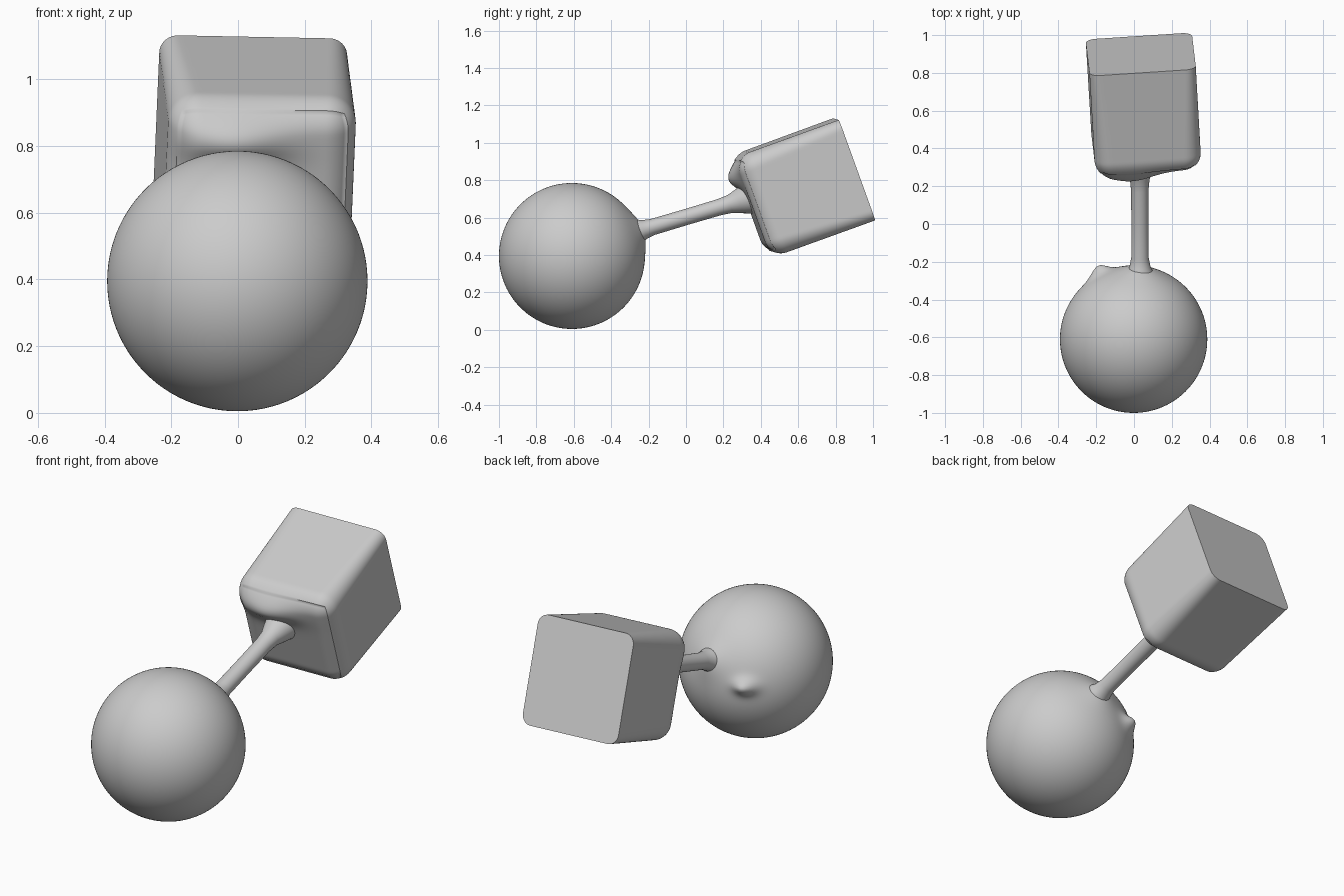
import bpy, bmesh, math
from mathutils import Vector, Matrix

if "Cube" in bpy.data.objects:
    bpy.data.objects.remove(bpy.data.objects["Cube"])


def finish(bm, name, matrix=None):
    """Turn a bmesh into a smooth-shaded object with sharp hard edges."""
    if matrix:
        bm.transform(matrix)
    bmesh.ops.recalc_face_normals(bm, faces=bm.faces)
    mesh = bpy.data.meshes.new(name)
    bm.to_mesh(mesh)
    bm.free()
    obj = bpy.data.objects.new(name, mesh)
    bpy.context.collection.objects.link(obj)
    bpy.ops.object.select_all(action='DESELECT')
    obj.select_set(True)
    bpy.context.view_layer.objects.active = obj
    bpy.ops.object.shade_smooth_by_angle(angle=math.radians(40))
    return obj


def bump(bm, centre, size, push):
    """Raise a soft lump around centre, moving points along push."""
    for v in bm.verts:
        d = sum(((v.co[i] - centre[i]) / size[i]) ** 2 for i in range(3))
        v.co += Vector(push) * math.exp(-d)


def clamp(v, lo, hi):
    return max(lo, min(hi, v))


# Ball with a small nub and a swelling around the rod socket
bm = bmesh.new()
bmesh.ops.create_icosphere(bm, subdivisions=6, radius=0.39,
                           matrix=Matrix.Translation((-0.002, -0.61, 0.395)))
bump(bm, (-0.18, -0.27, 0.43), (0.055, 0.08, 0.04), (-0.01, 0.045, 0.005))
bump(bm, (0.03, -0.25, 0.53), (0.09, 0.09, 0.09), (0, 0.02, 0.007))
finish(bm, "ball")

# Connecting rod, flared at both ends: (position along rod, radius)
profile = [(0.0, 0.09), (0.07, 0.075), (0.11, 0.055), (0.16, 0.046),
           (0.35, 0.045), (0.53, 0.046), (0.59, 0.052), (0.64, 0.07), (0.70, 0.09)]
start, end = Vector((0.032, -0.33, 0.505)), Vector((0.03, 0.37, 0.713))
bm = bmesh.new()
sides = 32
rings = []
for t, r in profile:
    rings.append([bm.verts.new((r * math.cos(a), r * 0.95 * math.sin(a), t))
                  for a in (2 * math.pi * k / sides for k in range(sides))])
for lower, upper in zip(rings, rings[1:]):
    for k in range(sides):
        n = (k + 1) % sides
        bm.faces.new((lower[k], lower[n], upper[n], upper[k]))
bm.faces.new(rings[0])
bm.faces.new(rings[-1])
turn = (end - start).to_track_quat('Z', 'Y').to_matrix().to_4x4()
finish(bm, "connecting_rod", Matrix.Translation(start) @ turn)

# Tilted block: rounded front and sides, flat sharp back (local y runs front to back)
half = Vector((0.282, 0.295, 0.286))
bm = bmesh.new()
bmesh.ops.create_cube(bm, size=2)
bmesh.ops.subdivide_edges(bm, edges=bm.edges[:], cuts=47, use_grid_fill=True)
for v in bm.verts:
    p = Vector([v.co[i] * half[i] for i in range(3)])
    r = 0.055 + 0.04 * (1 - v.co.y) / 2
    core = Vector((clamp(p.x, r - half.x, half.x - r),
                   max(p.y, 0.09 - half.y),
                   clamp(p.z, r - half.z, half.z - r)))
    off = p - core
    if off.length > 1e-6:
        off *= max(abs(c) for c in off) / off.length
    v.co = core + off
# Soft ridge on the front face above the rod
bump(bm, (-0.09, -half.y, 0.17), (0.16, 0.12, 0.07), (0, -0.055, 0))
axis = Vector((-0.055, 0.94, 0.342)).normalized()
side = axis.cross(Vector((0.04, -0.33, 0.94))).normalized()
up = side.cross(axis)
centre = Vector((0.036, 0.898, 0.858)) - axis * half.y
pose = Matrix((side, axis, up)).transposed().to_4x4()
finish(bm, "block", Matrix.Translation(centre) @ pose)
